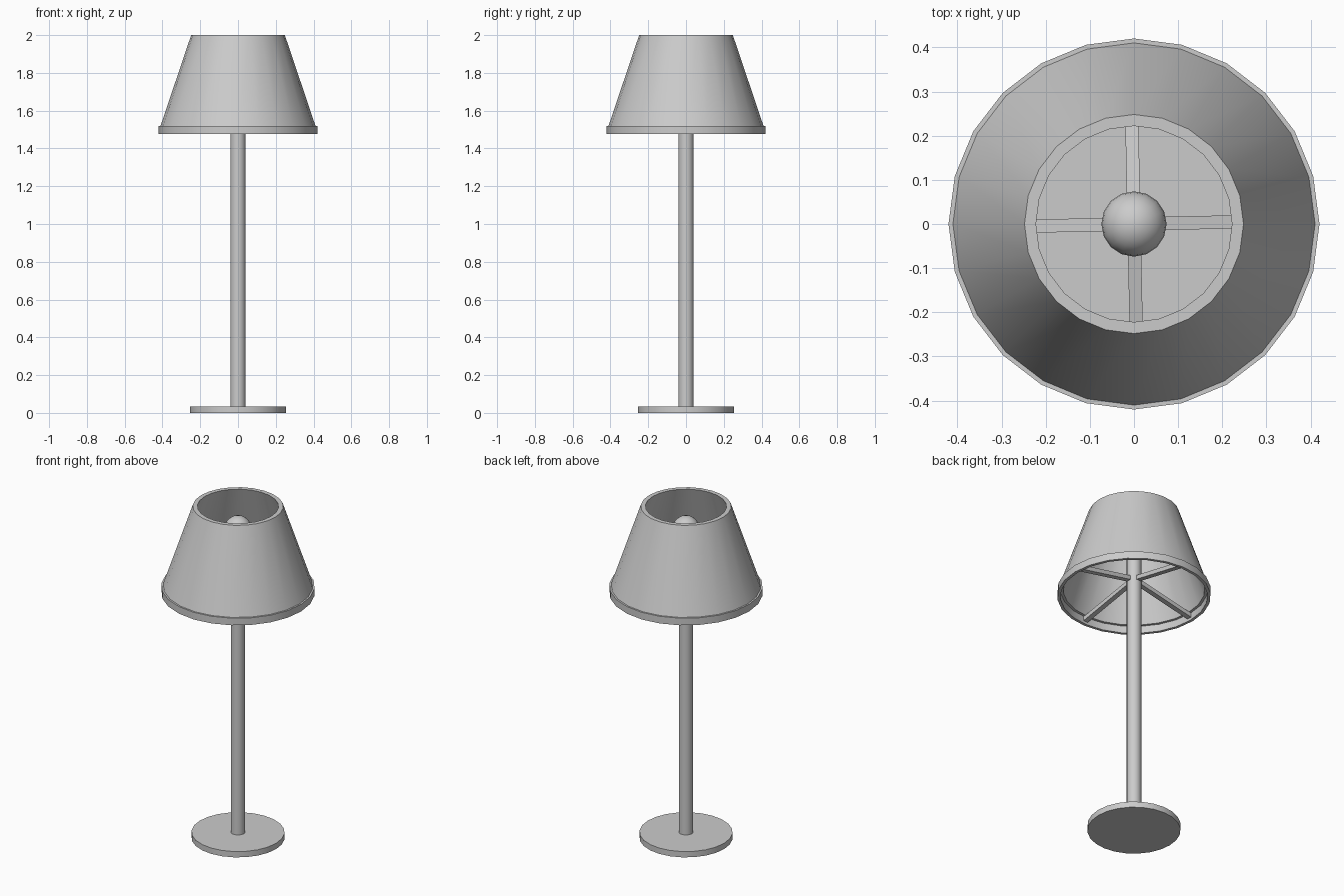
import bpy, bmesh
from math import cos, sin, pi, radians
from mathutils import Matrix, Vector

if "Cube" in bpy.data.objects:
    bpy.data.objects.remove(bpy.data.objects["Cube"])


def finish(bm, name, smooth=True):
    bmesh.ops.recalc_face_normals(bm, faces=bm.faces)
    mesh = bpy.data.meshes.new(name)
    bm.to_mesh(mesh)
    bm.free()
    obj = bpy.data.objects.new(name, mesh)
    bpy.context.collection.objects.link(obj)
    if smooth:
        bpy.ops.object.select_all(action='DESELECT')
        obj.select_set(True)
        bpy.context.view_layer.objects.active = obj
        bpy.ops.object.shade_smooth_by_angle(angle=radians(35))
    return obj


def lathe(name, profile, sides, closed=False):
    """Revolve (radius, z) points around z; open profiles get end caps."""
    bm = bmesh.new()
    rings = [[bm.verts.new((r * cos(2 * pi * i / sides), r * sin(2 * pi * i / sides), z))
              for i in range(sides)] for r, z in profile]
    pairs = list(zip(rings, rings[1:]))
    if closed:
        pairs.append((rings[-1], rings[0]))
    else:
        bm.faces.new(rings[0])
        bm.faces.new(rings[-1])
    for a, b in pairs:
        for i in range(sides):
            j = (i + 1) % sides
            bm.faces.new((a[i], a[j], b[j], b[i]))
    return finish(bm, name)


# Base disc and pole
lathe("base", [(0.255, 0), (0.255, 0.035)], 24)
lathe("pole", [(0.04, 0.035), (0.04, 1.81)], 16)

# Hollow shade with a band around its lower rim
lathe("shade", [(0.42, 1.477), (0.42, 1.52), (0.41, 1.52), (0.248, 2.0),
                (0.222, 2.0), (0.388, 1.52), (0.403, 1.52), (0.403, 1.477)], 24, closed=True)

# Bulb on top of the pole
bm = bmesh.new()
bmesh.ops.create_uvsphere(bm, u_segments=16, v_segments=12, radius=0.074,
                          matrix=Matrix.Translation((0, 0, 1.865)))
finish(bm, "bulb")

# Four spokes sloping down from the pole to the rim
start, end = Vector((0.02, 0, 1.58)), Vector((0.405, 0, 1.505))
axis = end - start
for k in range(4):
    bm = bmesh.new()
    bmesh.ops.create_cube(bm, size=1)
    turn = Matrix.Rotation(k * pi / 2 + radians(1.2), 4, 'Z')
    tilt = axis.to_track_quat('X', 'Z').to_matrix().to_4x4()
    size = Matrix.Diagonal((axis.length, 0.03, 0.025, 1))
    bm.transform(turn @ Matrix.Translation((start + end) / 2) @ tilt @ size)
    finish(bm, f"spoke_{k + 1}", smooth=False)
